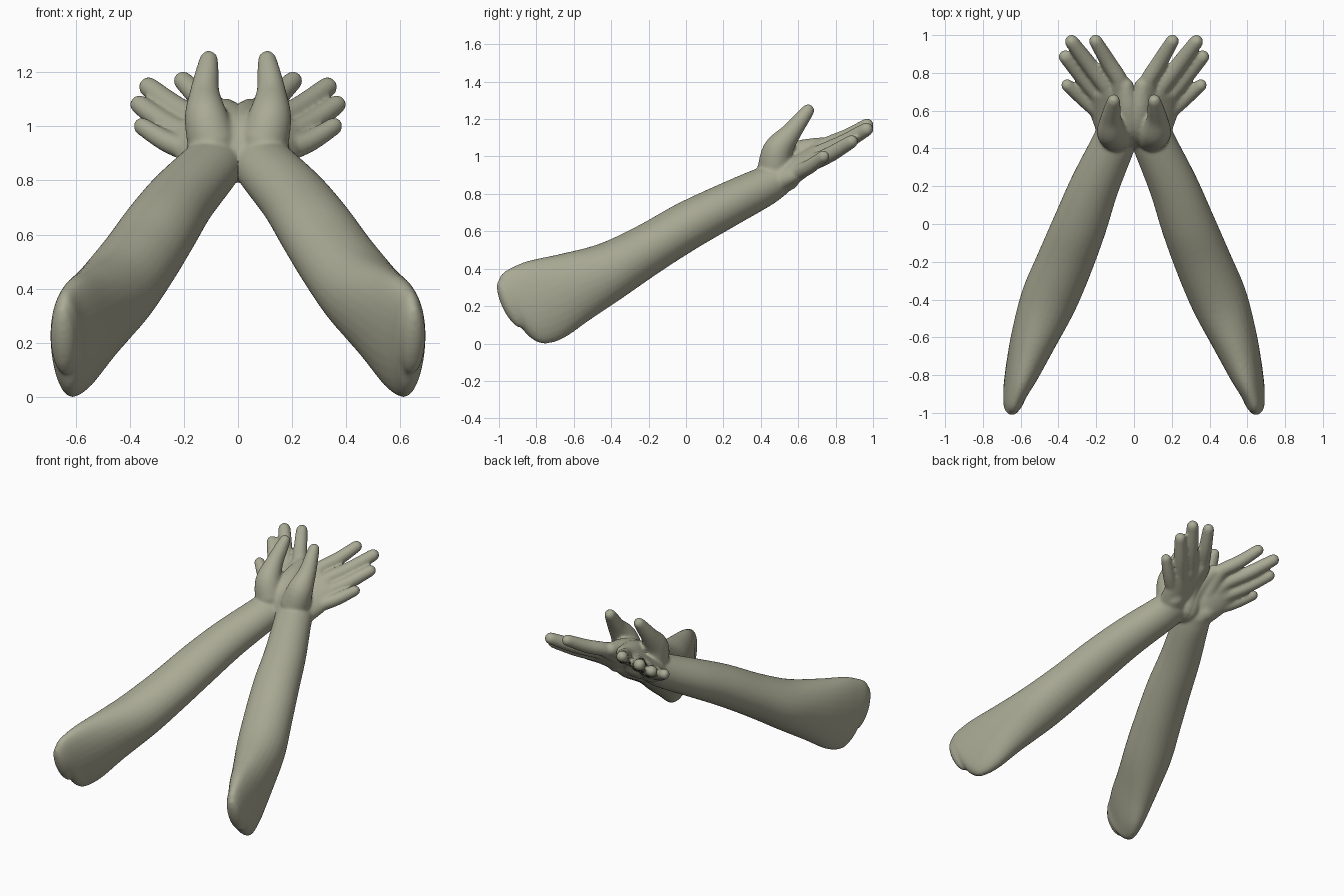
import bpy, bmesh, math
from mathutils import Vector

cube = bpy.data.objects.get("Cube")
if cube:
    bpy.data.objects.remove(cube, do_unlink=True)

skin = bpy.data.materials.new("clay_grey_green")
skin.use_nodes = True
colour = (0.40, 0.40, 0.30, 1)
skin.diffuse_color = colour
skin.node_tree.nodes["Principled BSDF"].inputs["Base Color"].default_value = colour

SIDES = 28


def spline(a, b, c, d, t):
    return tuple(0.5 * (2 * q + (r - p) * t + (2 * p - 5 * q + 4 * r - s) * t * t
                        + (3 * q - p - 3 * r + s) * t ** 3)
                 for p, q, r, s in zip(a, b, c, d))


def limb(bm, points, up_hint=(0, 0, 1), axis=None, steps=5):
    """Round-ended tube through points of x, y, z, side radius and optional up radius."""
    pts = [tuple(p) if len(p) == 5 else (*p, p[-1]) for p in points]
    path = []
    for i in range(len(pts) - 1):
        near = (pts[max(i - 1, 0)], pts[i], pts[i + 1], pts[min(i + 2, len(pts) - 1)])
        path += [spline(*near, k / steps) for k in range(steps)]
    path.append(pts[-1])
    centres = [Vector(p[:3]) for p in path]
    last = len(path) - 1
    frames = []
    for i, p in enumerate(path):
        along = Vector(axis) if axis else centres[min(i + 1, last)] - centres[max(i - 1, 0)]
        frames.append((centres[i], along.normalized(), p[3], p[4]))
    # Hemispherical rings close both ends
    angles = [math.radians(a) for a in (25, 50, 70, 84)]

    def cap(frame, sign):
        c, along, rs, ru = frame
        reach = min(rs, ru)
        return [(c + along * sign * reach * math.sin(a), along,
                 rs * math.cos(a), ru * math.cos(a)) for a in angles]
    frames = cap(frames[0], -1)[::-1] + frames + cap(frames[-1], 1)
    rings = []
    for c, along, rs, ru in frames:
        side = along.cross(Vector(up_hint)).normalized()
        up = side.cross(along)
        rings.append([bm.verts.new(c + side * rs * math.cos(a) + up * ru * math.sin(a))
                      for a in (math.tau * k / SIDES for k in range(SIDES))])
    for low, high in zip(rings, rings[1:]):
        for k in range(SIDES):
            n = (k + 1) % SIDES
            bm.faces.new((low[k], low[n], high[n], high[k]))
    bm.faces.new(rings[0][::-1])
    bm.faces.new(rings[-1])


bm = bmesh.new()

# Forearm, flattening towards the elbow
limb(bm, [
    (.09, .47, .865, .115, .095),
    (.12, .40, .83, .118, .107),
    (.21, .20, .73, .13, .12),
    (.285, 0, .625, .143, .13),
    (.365, -.20, .505, .15, .137),
    (.45, -.40, .39, .15, .157),
    (.53, -.60, .30, .122, .195),
    (.585, -.75, .235, .094, .228),
    (.622, -.85, .2, .07, .222),
    (.636, -.905, .2, .06, .19),
    (.643, -.937, .215, .05, .145),
], up_hint=(-.12, 0, 1), axis=(.335, -.85, -.406))

# Flat palm
limb(bm, [(.095, .47, .87, .095, .08), (.12, .58, .93, .118, .062),
          (.14, .66, .98, .12, .05), (.148, .69, 1, .115, .046)], up_hint=(.3, -.5, .69))

# Fingers with their palm bones: knuckle, tip, radius
wrist = Vector((.10, .47, .87))
fingers = [
    ((.075, .755, 1.06), (.203, .968, 1.168), .042),
    ((.14, .715, 1.015), (.33, .965, 1.145), .044),
    ((.175, .66, .96), (.364, .885, 1.08), .042),
    ((.185, .59, .91), (.354, .735, 1.0), .039),
]
for knuckle, tip, r in fingers:
    a, b = Vector(knuckle), Vector(tip)
    bend = a.lerp(b, .5) - Vector((0, 0, .008))
    limb(bm, [(*a.lerp(wrist, .2), r), (*a, r * 1.06), (*bend, r), (*b, r * .85)])
    limb(bm, [(*wrist, .065), (*wrist.lerp(a, .55), .052), (*a, r * 1.1)])

# Thumb and its mound
limb(bm, [(.095, .475, .94, .092), (.118, .492, 1.035, .08), (.123, .56, 1.125, .055),
          (.114, .617, 1.2, .043), (.108, .652, 1.245, .035)])
# Inner edge of the palm, which meets the other hand, and the heel
limb(bm, [(.01, .49, .88, .09), (.015, .53, .96, .09), (.03, .62, 1.02, .07),
          (.045, .73, 1.06, .044)])
limb(bm, [(.08, .46, .865, .085), (.13, .54, .885, .07)])

mesh = bpy.data.meshes.new("forearms_and_hands")
bm.to_mesh(mesh)
bm.free()
mesh.materials.append(skin)
arms = bpy.data.objects.new("forearms_and_hands", mesh)
bpy.context.collection.objects.link(arms)

# Fuse the parts, soften them and mirror across the middle
fuse = arms.modifiers.new("fuse", "REMESH")
fuse.mode = "VOXEL"
fuse.voxel_size = 0.009
fuse.use_smooth_shade = True
soften = arms.modifiers.new("soften", "SMOOTH")
soften.factor = 0.5
soften.iterations = 8
mirror = arms.modifiers.new("mirror", "MIRROR")
mirror.use_bisect_axis[0] = True
mirror.use_clip = True
